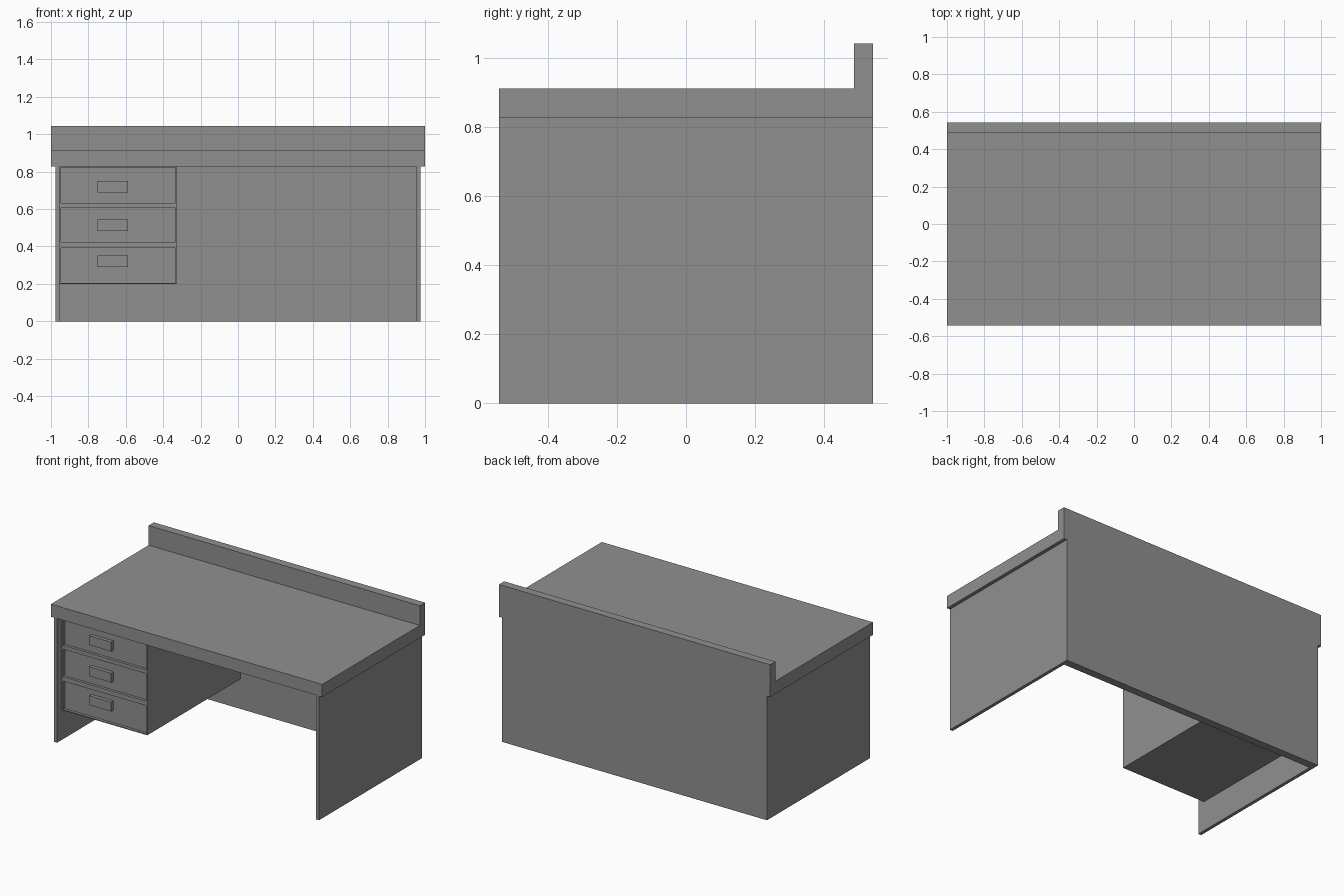
import bpy, bmesh
from mathutils import Vector

if "Cube" in bpy.data.objects:
    bpy.data.objects.remove(bpy.data.objects["Cube"])

grey = bpy.data.materials.new("plain grey")
grey.diffuse_color = (0.28, 0.28, 0.28, 1)
grey.use_nodes = True
grey.node_tree.nodes["Principled BSDF"].inputs["Base Color"].default_value = grey.diffuse_color


def finish(name, bm):
    bmesh.ops.recalc_face_normals(bm, faces=bm.faces)
    mesh = bpy.data.meshes.new(name)
    bm.to_mesh(mesh)
    bm.free()
    mesh.materials.append(grey)
    ob = bpy.data.objects.new(name, mesh)
    bpy.context.collection.objects.link(ob)
    return ob


def prism(name, points, sweep):
    """Closed profile extruded along the sweep vector."""
    bm = bmesh.new()
    face = bm.faces.new([bm.verts.new(p) for p in points])
    ext = bmesh.ops.extrude_face_region(bm, geom=[face], use_keep_orig=True)
    moved = [v for v in ext["geom"] if isinstance(v, bmesh.types.BMVert)]
    bmesh.ops.translate(bm, verts=moved, vec=Vector(sweep))
    return finish(name, bm)


def box(name, x0, x1, y0, y1, z0, z1):
    pts = [(x0, y0, z0), (x1, y0, z0), (x1, y1, z0), (x0, y1, z0)]
    return prism(name, pts, (0, 0, z1 - z0))


D = 0.542          # half depth
TOP = 0.828        # underside of the desktop
OUT, INN = 0.977, 0.955
BACK = 0.49        # inner face of the back panel

# Desktop with raised back ledge, one L-shaped profile
ledge = [(-D, TOP), (D, TOP), (D, 1.043), (0.487, 1.043), (0.487, 0.912), (-D, 0.912)]
prism("desktop", [(-1, y, z) for y, z in ledge], (2, 0, 0))

# Side panels and back panel, one U-shaped plan
plan = [(-OUT, -D), (-INN, -D), (-INN, BACK), (INN, BACK),
        (INN, -D), (OUT, -D), (OUT, D), (-OUT, D)]
prism("side_and_back_panels", [(x, y, 0) for x, y in plan], (0, 0, TOP))

# Drawer cabinet, with a thin frame standing proud around the drawers
L, R, BOTTOM = -INN, -0.326, 0.198
FRAME, FACE = -0.49, -0.472
LI, RI = L + 0.009, R - 0.007
cab = [(L, FRAME), (LI, FRAME), (LI, FACE + 0.006), (RI, FACE + 0.006),
       (RI, FRAME), (R, FRAME), (R, BACK), (L, BACK)]
prism("drawer_cabinet", [(x, y, BOTTOM) for x, y in cab], (0, 0, TOP - BOTTOM))

drawers = [(0.204, 0.393), (0.423, 0.606), (0.632, 0.821)]

# Rails fill the space below, between and above the drawers
levels = [BOTTOM] + [z for d in drawers for z in d] + [TOP]
for i in range(0, len(levels), 2):
    box(f"rail_{i // 2 + 1}", LI, RI, FRAME, FACE + 0.006, levels[i], levels[i + 1])

# Recessed drawer fronts with block handles
for i, ((z0, z1), hz) in enumerate(zip(drawers, (0.32, 0.513, 0.72)), 1):
    box(f"drawer_front_{i}", LI, RI, FACE, FACE + 0.006, z0, z1)
    box(f"handle_{i}", -0.75, -0.588, FRAME - 0.006, FACE, hz - 0.031, hz + 0.031)
